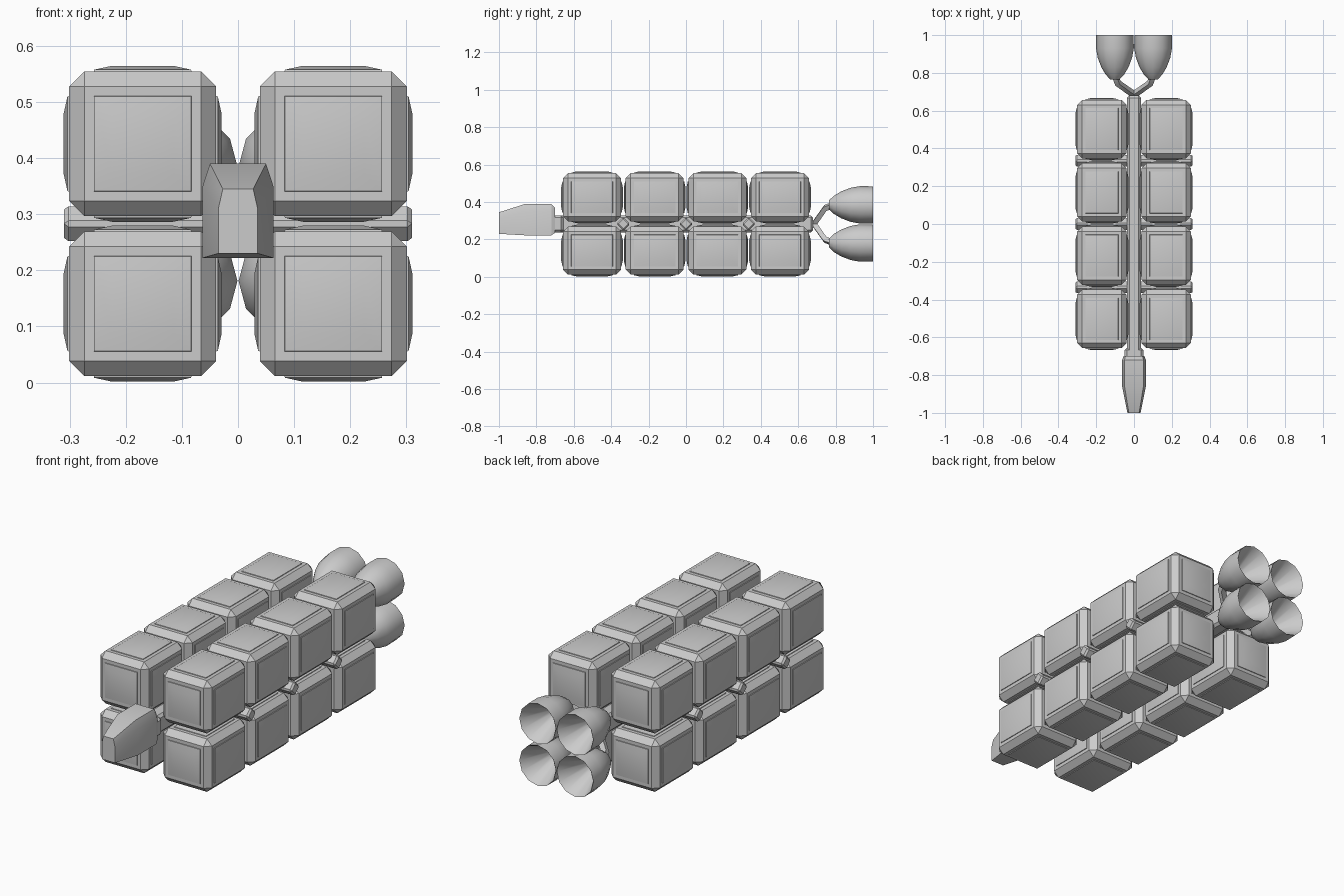
import bpy, bmesh, math
from mathutils import Vector, Matrix

cube = bpy.data.objects.get("Cube")
if cube:
    bpy.data.objects.remove(cube, do_unlink=True)

MID_Z = 0.283

hull = bpy.data.materials.new("hull_grey")
hull.use_nodes = True
colour = (0.6, 0.6, 0.6, 1)
hull.diffuse_color = colour
hull.node_tree.nodes["Principled BSDF"].inputs["Base Color"].default_value = colour


def smooth(obj, angle=35):
    bpy.ops.object.select_all(action='DESELECT')
    obj.select_set(True)
    bpy.context.view_layer.objects.active = obj
    bpy.ops.object.shade_smooth_by_angle(angle=math.radians(angle))


def finish(name, bm, angle=35):
    bmesh.ops.recalc_face_normals(bm, faces=bm.faces)
    mesh = bpy.data.meshes.new(name)
    bm.to_mesh(mesh)
    bm.free()
    mesh.materials.append(hull)
    obj = bpy.data.objects.new(name, mesh)
    bpy.context.collection.objects.link(obj)
    smooth(obj, angle)
    return obj


def bevelled_box(size, bevel):
    bm = bmesh.new()
    bmesh.ops.create_cube(bm, size=1)
    bmesh.ops.scale(bm, vec=size, verts=bm.verts)
    bmesh.ops.bevel(bm, geom=bm.edges[:], offset=bevel, segments=1, affect='EDGES')
    return bm


def loft(sections):
    """Join closed rings of points and cap both ends."""
    bm = bmesh.new()
    rings = [[bm.verts.new(p) for p in ring] for ring in sections]
    n = len(rings[0])
    for a, b in zip(rings, rings[1:]):
        for i in range(n):
            j = (i + 1) % n
            bm.faces.new((a[i], a[j], b[j], b[i]))
    bm.faces.new(rings[0])
    bm.faces.new(rings[-1])
    return bm


# Cargo containers: chamfered boxes with a raised, bulging panel on each side
bm = bevelled_box((0.262, 0.31, 0.258), 0.027)
bm.normal_update()
panels = [f for f in bm.faces if max(abs(c) for c in f.normal) > 0.99]
bmesh.ops.inset_individual(bm, faces=panels, thickness=0.024)
bmesh.ops.inset_individual(bm, faces=panels, thickness=0.001, depth=0.003)
bmesh.ops.inset_individual(bm, faces=panels, thickness=0.045, depth=0.007)
container = finish("container", bm, 25)
first = True
for row in range(4):
    for x in (-0.17, 0.17):
        for z in (0.1405, 0.4255):
            obj = container if first else container.copy()
            if not first:
                bpy.context.collection.objects.link(obj)
            first = False
            obj.location = (x, (row - 1.5) * 0.335, z)

# Central spine
spine = finish("spine", bevelled_box((0.074, 1.36, 0.09), 0.012))
spine.location = (0, 0, MID_Z)

# Cross beams between the container rows
for y in (-0.335, 0, 0.335):
    beam = finish("cross_beam", bevelled_box((0.62, 0.052, 0.052), 0.008))
    beam.rotation_euler.x = math.pi / 4
    beam.location = (0, y, MID_Z)

# Command pod: y, half width, base, shoulder, roof half width, roof
pod = [(-1, 0.035, 0.23, 0.31, 0.027, 0.345),
       (-0.86, 0.063, 0.222, 0.35, 0.05, 0.39),
       (-0.72, 0.063, 0.222, 0.35, 0.05, 0.39),
       (-0.70, 0.055, 0.235, 0.34, 0.045, 0.37)]
finish("command_pod", loft([
    [(-w, y, b), (w, y, b), (w, y, s), (t, y, r), (-t, y, r), (-w, y, s)]
    for y, w, b, s, t, r in pod]), 20)
neck = finish("pod_neck", bevelled_box((0.1, 0.06, 0.09), 0.012))
neck.location = (0, -0.685, MID_Z)

# Engines: hollow bells, each on a bent strut
bell = [(0.765, 0.024), (0.79, 0.048), (0.83, 0.072), (0.88, 0.091),
        (0.93, 0.1), (1.0, 0.099), (0.995, 0.094), (0.85, 0.03), (0.845, 0.002)]
for sx in (-1, 1):
    for sz in (-1, 1):
        cx, cz = sx * 0.101, MID_Z + sz * 0.102
        rings = [[(cx + r * math.cos(i * math.tau / 12), y,
                   cz + r * math.sin(i * math.tau / 12)) for i in range(12)]
                 for y, r in bell]
        finish("engine_bell", loft(rings), 40)

        path = [(0, 0.685, MID_Z), (sx * 0.085, 0.745, MID_Z + sz * 0.085),
                (cx, 0.79, cz)]
        curve = bpy.data.curves.new("engine_strut", 'CURVE')
        curve.dimensions = '3D'
        curve.bevel_depth = 0.019
        curve.bevel_resolution = 0
        curve.use_fill_caps = True
        spline = curve.splines.new('POLY')
        spline.points.add(len(path) - 1)
        for point, p in zip(spline.points, path):
            point.co = (*p, 1)
        curve.materials.append(hull)
        strut = bpy.data.objects.new("engine_strut", curve)
        bpy.context.collection.objects.link(strut)
        bpy.ops.object.select_all(action='DESELECT')
        strut.select_set(True)
        bpy.context.view_layer.objects.active = strut
        bpy.ops.object.convert(target='MESH')
        smooth(bpy.context.object)
